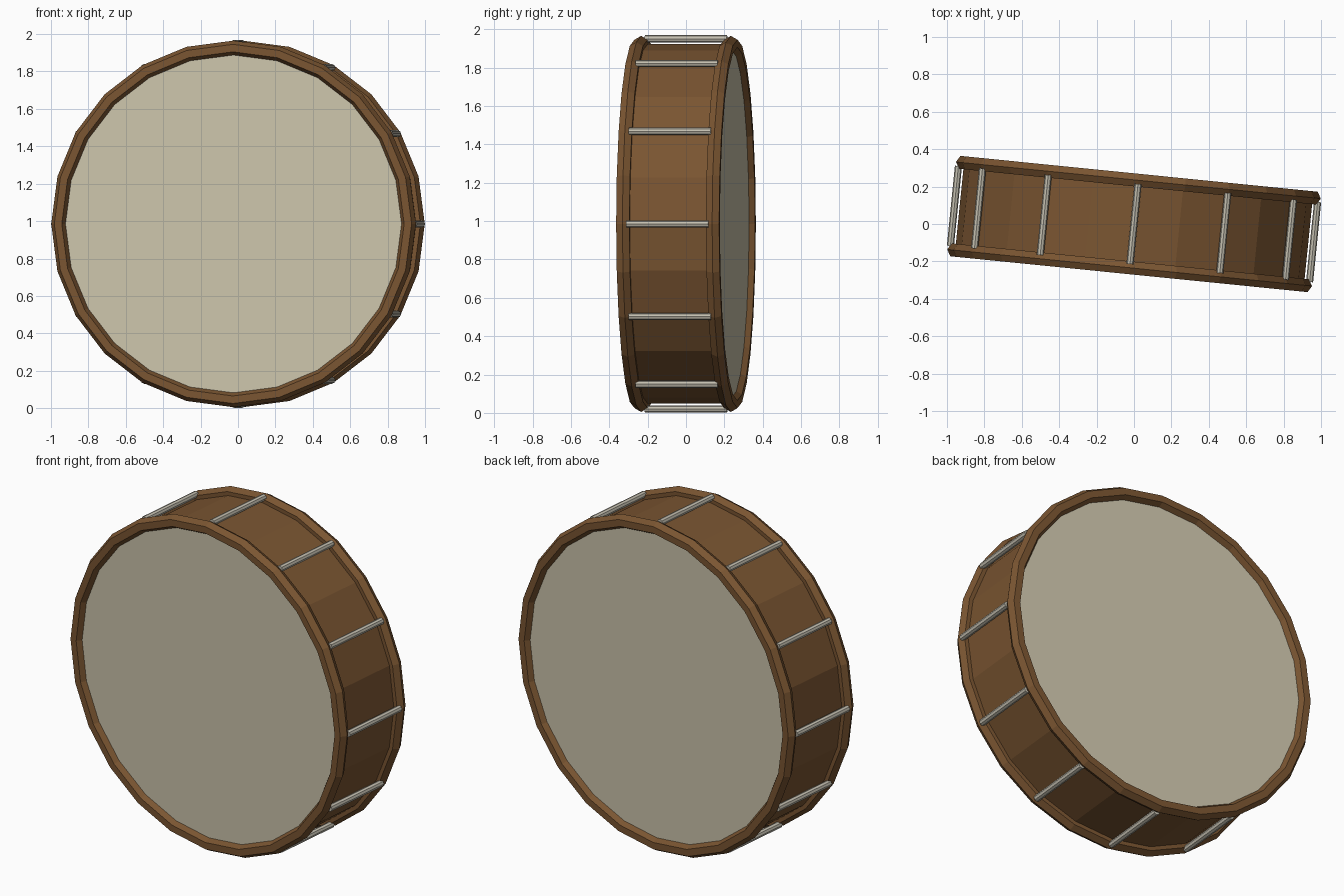
import bpy
import math
from mathutils import Matrix, Vector

if "Cube" in bpy.data.objects:
    bpy.data.objects.remove(bpy.data.objects["Cube"])

SIDES = 24
HOOP_Y = 0.235        # distance of each hoop from the middle
RODS = 12

# Whole drum: axis laid along y, turned slightly about z, lifted to the ground
PLACE = Matrix.Translation((0, 0, 0.985)) @ Matrix.Rotation(-0.1, 4, 'Z')
LAY = Matrix.Rotation(math.radians(90), 4, 'X')


def material(name, colour):
    mat = bpy.data.materials.new(name)
    mat.diffuse_color = (*colour, 1)
    mat.use_nodes = True
    mat.node_tree.nodes["Principled BSDF"].inputs["Base Color"].default_value = mat.diffuse_color
    return mat


WOOD = material("brown wood", (0.195, 0.091, 0.031))
SKIN = material("cream skin", (0.61, 0.558, 0.413))
METAL = material("pale metal", (0.546, 0.515, 0.429))


def finish(name, mat, centre):
    """Name and colour the new primitive and set it in the drum."""
    ob = bpy.context.object
    ob.name = name
    ob.data.materials.append(mat)
    ob.matrix_world = PLACE @ Matrix.Translation(Vector(centre)) @ LAY
    return ob


# Shell
bpy.ops.mesh.primitive_cylinder_add(vertices=SIDES, radius=0.937, depth=0.46,
                                    end_fill_type='NOTHING')
shell = finish("shell", WOOD, (0, 0, 0))

for side, label in ((-1, "front"), (1, "back")):
    # Hoop with a six-sided section
    bpy.ops.mesh.primitive_torus_add(major_segments=SIDES, minor_segments=6,
                                     major_radius=0.94, minor_radius=0.04)
    finish(label + "_hoop", WOOD, (0, side * HOOP_Y, 0))
    # Drum skin, a thin disc inside the hoop
    bpy.ops.mesh.primitive_cylinder_add(vertices=SIDES, radius=0.925, depth=0.01)
    finish(label + "_skin", SKIN, (0, side * HOOP_Y, 0))

# Tension rods around the shell
for i in range(RODS):
    a = 2 * math.pi * i / RODS
    bpy.ops.mesh.primitive_cylinder_add(vertices=8, radius=0.019, depth=0.43)
    finish("tension_rod", METAL,
           (0.965 * math.cos(a), 0, 0.965 * math.sin(a)))
